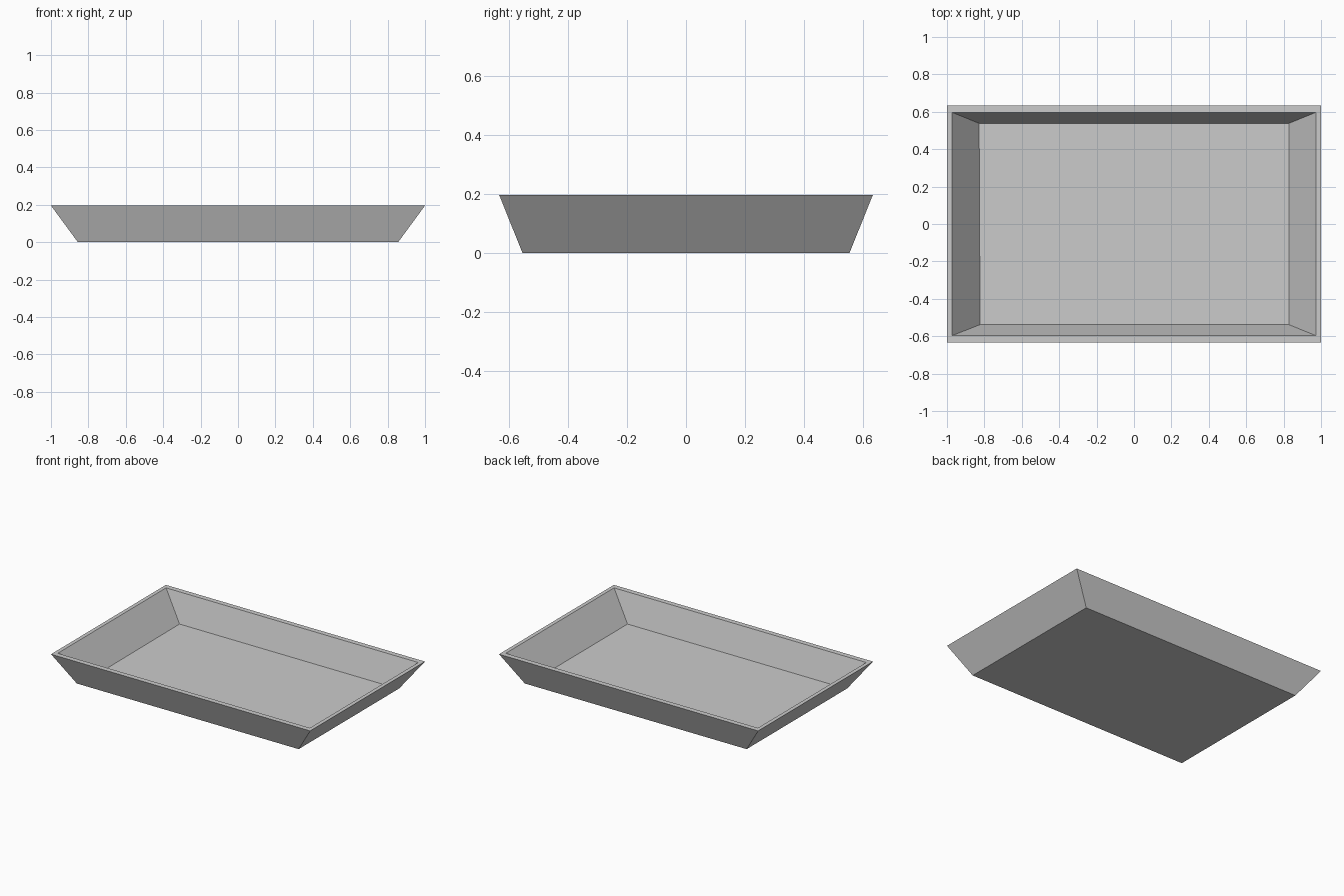
import bpy, bmesh

if "Cube" in bpy.data.objects:
    bpy.data.objects.remove(bpy.data.objects["Cube"])


def ring(bm, x, y, z):
    """Rectangular loop of four vertices, counter-clockwise from above."""
    return [bm.verts.new((sx * x, sy * y, z))
            for sx, sy in ((-1, -1), (1, -1), (1, 1), (-1, 1))]


def bridge(bm, a, b):
    for i in range(4):
        j = (i + 1) % 4
        bm.faces.new((a[i], a[j], b[j], b[i]))


bm = bmesh.new()

# Loops: outer base, outer rim, inner rim, inner floor
loops = [ring(bm, *size) for size in (
    (0.856, 0.554, 0.0),
    (1.0, 0.633, 0.196),
    (0.973, 0.597, 0.196),
    (0.828, 0.538, 0.005),
)]

# Sloping walls and flat rim
for a, b in zip(loops, loops[1:]):
    bridge(bm, a, b)

# Underside and tray floor
bm.faces.new(loops[0][::-1])
bm.faces.new(loops[-1])

# The left edge of the floor is very slightly askew
loops[-1][0].co.x += 0.005

bmesh.ops.recalc_face_normals(bm, faces=bm.faces)
mesh = bpy.data.meshes.new("tray")
bm.to_mesh(mesh)
bm.free()
tray = bpy.data.objects.new("tray", mesh)
bpy.context.collection.objects.link(tray)
